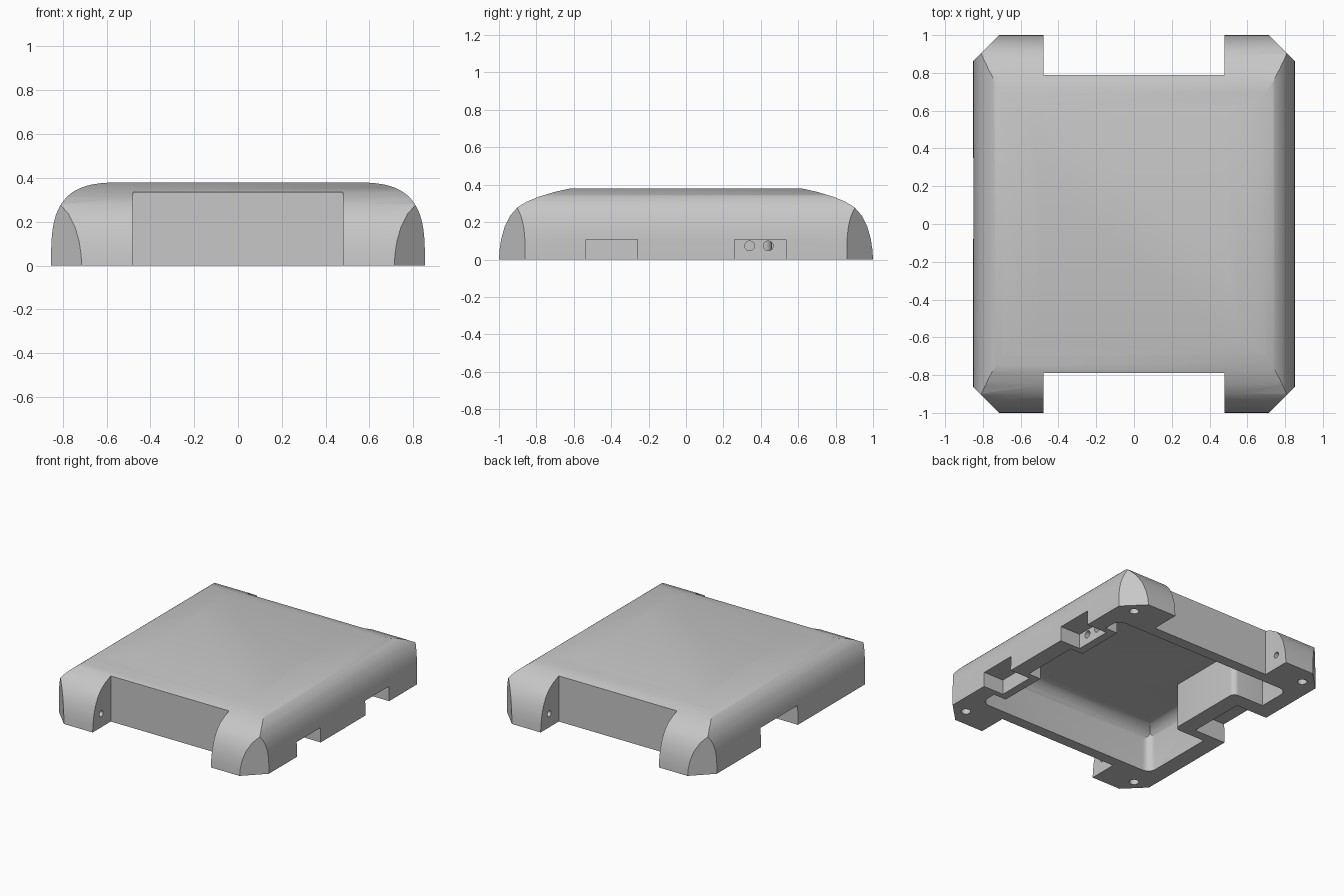
import bpy, bmesh, math
from mathutils import Matrix, Vector

if "Cube" in bpy.data.objects:
    bpy.data.objects.remove(bpy.data.objects["Cube"], do_unlink=True)

grey = bpy.data.materials.new("plain_grey")
grey.use_nodes = True
COLOUR = (0.57, 0.57, 0.57, 1)
grey.diffuse_color = COLOUR
grey.node_tree.nodes["Principled BSDF"].inputs["Base Color"].default_value = COLOUR


def finish(name, bm):
    bmesh.ops.recalc_face_normals(bm, faces=bm.faces)
    mesh = bpy.data.meshes.new(name)
    bm.to_mesh(mesh)
    bm.free()
    mesh.materials.append(grey)
    ob = bpy.data.objects.new(name, mesh)
    bpy.context.collection.objects.link(ob)
    return ob


def prism(name, outline, vector):
    """Extrude a closed outline of 3D points along a vector."""
    bm = bmesh.new()
    face = bm.faces.new([bm.verts.new(p) for p in outline])
    out = bmesh.ops.extrude_face_region(bm, geom=[face])
    moved = [g for g in out["geom"] if isinstance(g, bmesh.types.BMVert)]
    bmesh.ops.translate(bm, verts=moved, vec=vector)
    bmesh.ops.delete(bm, geom=[f for f in bm.faces if not f.is_valid], context='FACES')
    return finish(name, bm)


def box(name, x, y, z, corner=0):
    """Box from ranges, with optional rounded upright edges."""
    bm = bmesh.new()
    bmesh.ops.create_cube(bm, size=1)
    for v in bm.verts:
        v.co = [r[0] if c < 0 else r[1] for c, r in zip(v.co, (x, y, z))]
    if corner:
        edges = [e for e in bm.edges if abs(e.verts[0].co.z - e.verts[1].co.z) > 0.01]
        bmesh.ops.bevel(bm, geom=edges, offset=corner, segments=6, profile=0.5, affect='EDGES')
    return finish(name, bm)


def rod(name, centre, radius, length, axis):
    bm = bmesh.new()
    turn = Vector((0, 0, 1)).rotation_difference(Vector(axis)).to_matrix().to_4x4()
    bmesh.ops.create_cone(bm, cap_ends=True, segments=24, radius1=radius, radius2=radius,
                          depth=length, matrix=Matrix.Translation(centre) @ turn)
    return finish(name, bm)


def combine(ob, other, operation='DIFFERENCE'):
    mod = ob.modifiers.new("cut", 'BOOLEAN')
    mod.operation, mod.object, mod.solver = operation, other, 'EXACT'
    bpy.context.view_layer.objects.active = ob
    bpy.ops.object.modifier_apply(modifier=mod.name)
    bpy.data.objects.remove(other, do_unlink=True)


def mirrored(half):
    return half + [(-a, z) for a, z in reversed(half)]


def arch(reach, radius, top):
    """Half outline with a vertical wall and a rounded shoulder."""
    arc = [math.pi / 2 * i / 10 for i in range(11)]
    return [(reach, -0.15)] + [(reach - radius + radius * math.cos(t), top - radius + radius * math.sin(t))
                               for t in arc]


# Shell: side profile and end profile intersected, then chamfered corners
steps = 24
side = []
for i in range(steps + 1):
    t = math.pi / 2 * i / steps
    side.append((0.5 + 0.353 * max(math.cos(t), 0) ** (2 / 3.3), 0.38 * math.sin(t) ** (2 / 3.3)))
end = [(1, 0), (0.997, 0.05), (0.988, 0.11), (0.97, 0.175), (0.94, 0.235), (0.9, 0.28),
       (0.85, 0.31), (0.79, 0.335), (0.7, 0.362), (0.62, 0.38)]
shell = prism("cover_shell", [(x, -1.2, z) for x, z in mirrored(side)], (0, 2.4, 0))
combine(shell, prism("end_form", [(-1.2, y, z) for y, z in mirrored(end)], (2.4, 0, 0)), 'INTERSECT')
corner = [(1.2, 0.513), (0.513, 1.2)]
plan = corner + [(-x, y) for x, y in reversed(corner)]
plan += [(-x, -y) for x, y in plan]
combine(shell, prism("corner_form", [(x, y, -0.2) for x, y in plan], (0, 0, 1)), 'INTERSECT')

# Hollow underside with rounded shoulders, leaving housings around the side openings
cavity = box("cavity_cutter", (-0.73, 0.73), (-0.71, 0.71), (-0.1, 0.5), 0.06)
combine(cavity, prism("cavity_side", [(x, -1, z) for x, z in mirrored(arch(0.735, 0.1, 0.325))],
                      (0, 2, 0)), 'INTERSECT')
combine(cavity, prism("cavity_end", [(-1, y, z) for y, z in mirrored(arch(0.715, 0.12, 0.326))],
                      (2, 0, 0)), 'INTERSECT')
for y in (-0.397, 0.397):
    combine(cavity, box("clip_housing", (0.63, 1), (y - 0.18, y + 0.18), (-0.3, 0.16)))
combine(cavity, box("port_housing", (-1, -0.48), (-0.15, 0.46), (-0.3, 0.5), 0.04))
combine(shell, cavity)

# Wide recess in each end, between the feet
for s in (-1, 1):
    combine(shell, box("end_recess", (-0.48, 0.48), sorted((s * 0.79, s * 1.3)), (-0.2, 0.6)))

# Side openings
for y in (-0.397, 0.397):
    combine(shell, box("clip_opening", (0.69, 1), (y - 0.138, y + 0.138), (-0.2, 0.108)))
combine(shell, box("port_opening", (-1, -0.6), (-0.08, 0.35), (-0.2, 0.14)))

# Cable holes behind one side opening
for y in (0.34, 0.44):
    combine(shell, rod("cable_hole", (0.66, y, 0.073), 0.026, 0.12, (1, 0, 0)))

# Screw holes under the feet and pin holes in their inner faces
for sx in (-1, 1):
    for sy in (-1, 1):
        combine(shell, rod("screw_hole", (sx * 0.73, sy * 0.87, 0), 0.032, 0.2, (0, 0, 1)))
        combine(shell, rod("pin_hole", (sx * 0.48, sy * 0.9, 0.1), 0.022, 0.16, (1, 0, 0)))

bpy.ops.object.select_all(action='DESELECT')
shell.select_set(True)
bpy.context.view_layer.objects.active = shell
bpy.ops.object.shade_smooth_by_angle(angle=math.radians(30))
